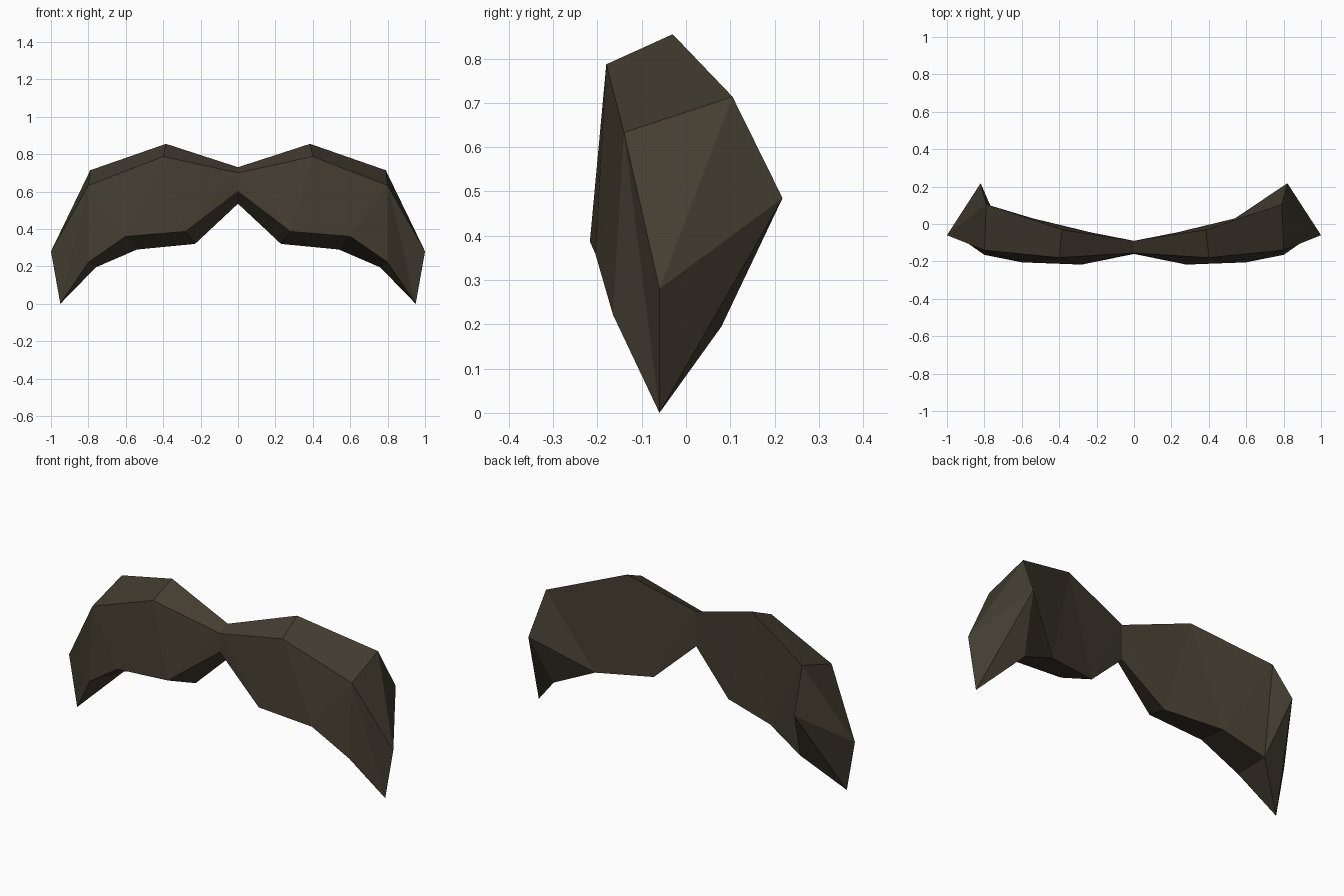
import bpy
import bmesh

if "Cube" in bpy.data.objects:
    bpy.data.objects.remove(bpy.data.objects["Cube"])

# Four lengthwise rails from the centre outwards, plus the drooping end points
RAILS = {
    "t": [(0, -.09, .73), (.385, -.03, .855), (.79, .105, .714)],                      # back top
    "r": [(0, -.155, .70), (.40, -.18, .787), (.80, -.14, .633)],                      # front ridge
    "f": [(0, -.16, .60), (.28, -.217, .387), (.60, -.205, .36), (.80, -.165, .222)],  # front lower
    "b": [(0, -.09, .535), (.23, -.045, .32), (.54, .03, .29), (.76, .08, .195)],      # back lower
    "e": [(1.0, -.06, .28), (.82, .218, .485), (.95, -.06, 0)],                        # side, rear corner, tip
}
FACES = [
    "t0 t1 r1 r0", "t1 t2 r2 r1",                                    # top
    "r0 f1 f0", "r0 r1 f1", "r1 f2 f1", "r1 r2 f2", "r2 f3 f2",      # front
    "f0 f1 b1 b0", "f1 f2 b2 b1", "f2 f3 b3 b2", "f3 e2 b3",         # underside
    "t0 b0 b1", "t0 b1 t1", "t1 b1 b2", "t1 b2 t2",                  # back
    "r2 t2 e0", "t2 e1 e0", "r2 e0 e2", "r2 e2 f3",                  # outer end
    "e0 e1 e2", "e1 b3 e2",
]
# The rear corner folds differently on each side
FOLD = {1: ["t2 b2 e1", "b2 b3 e1"], -1: ["t2 b2 b3", "t2 b3 e1"]}

bm = bmesh.new()
centre = {}
for side in (1, -1):
    v = {}
    for rail, points in RAILS.items():
        for i, (x, y, z) in enumerate(points):
            key = f"{rail}{i}"
            if x == 0 and key in centre:
                v[key] = centre[key]
                continue
            v[key] = bm.verts.new((x * side, y, z))
            if x == 0:
                centre[key] = v[key]
    for names in FACES + FOLD[side]:
        bm.faces.new([v[n] for n in names.split()])

bmesh.ops.recalc_face_normals(bm, faces=bm.faces)
mesh = bpy.data.meshes.new("moustache")
bm.to_mesh(mesh)
bm.free()

# Flat dark brown hair
hair = bpy.data.materials.new("dark brown hair")
hair.diffuse_color = (.056, .046, .030, 1)
hair.use_nodes = True
hair.node_tree.nodes["Principled BSDF"].inputs["Base Color"].default_value = hair.diffuse_color
mesh.materials.append(hair)
moustache = bpy.data.objects.new("moustache", mesh)
bpy.context.collection.objects.link(moustache)
